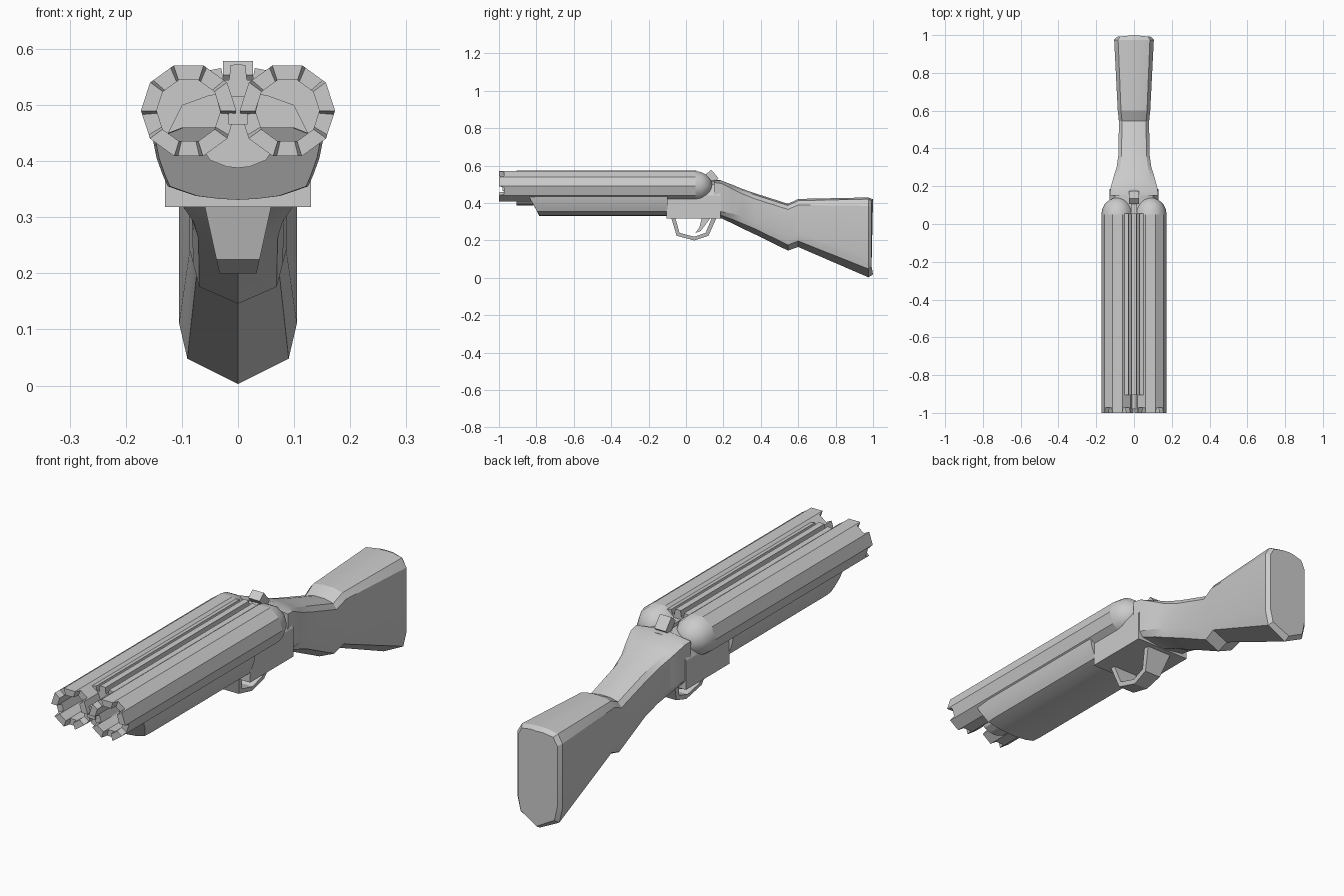
import bpy, bmesh, math
from mathutils import Matrix

if "Cube" in bpy.data.objects:
    bpy.data.objects.remove(bpy.data.objects["Cube"])

BX, BZ, R_OUT, R_IN = 0.088, 0.49, 0.085, 0.057


def loft(name, rings, smooth=None):
    """Skin equal-length closed rings and cap both ends."""
    bm = bmesh.new()
    vs = [[bm.verts.new(p) for p in r] for r in rings]
    n = len(rings[0])
    for a, b in zip(vs, vs[1:]):
        for i in range(n):
            j = (i + 1) % n
            bm.faces.new((a[i], a[j], b[j], b[i]))
    bm.faces.new(vs[0])
    bm.faces.new(vs[-1])
    bmesh.ops.recalc_face_normals(bm, faces=bm.faces)
    me = bpy.data.meshes.new(name)
    bm.to_mesh(me)
    bm.free()
    ob = bpy.data.objects.new(name, me)
    bpy.context.collection.objects.link(ob)
    if smooth:
        bpy.ops.object.select_all(action='DESELECT')
        ob.select_set(True)
        bpy.context.view_layer.objects.active = ob
        bpy.ops.object.shade_smooth_by_angle(angle=math.radians(smooth))
    return ob


def mirrored(half):
    """Half profile of (x, z) from bottom to top, closed over x = 0."""
    return half + [(-x, z) for x, z in reversed(half) if x > 0]


def at_y(profile, y):
    return [(x, y, z) for x, z in profile]


def box(name, size, loc, tilt=0):
    bm = bmesh.new()
    m = Matrix.Translation(loc) @ Matrix.Rotation(tilt, 4, 'X') @ Matrix.Diagonal((*size, 1))
    bmesh.ops.create_cube(bm, size=1, matrix=m)
    me = bpy.data.meshes.new(name)
    bm.to_mesh(me)
    bm.free()
    ob = bpy.data.objects.new(name, me)
    bpy.context.collection.objects.link(ob)
    return ob


def on_decagon(cx, r, deg, y):
    """Point on the outline of a ten-sided section at a given angle."""
    rr = r * math.cos(math.radians(18)) / math.cos(math.radians(deg % 36 - 18))
    a = math.radians(deg)
    return (cx + rr * math.cos(a), y, BZ + rr * math.sin(a))


def decagon(cx, r, y):
    return [on_decagon(cx, r, 36 * i, y) for i in range(10)]


# Barrels with bore, notched muzzle and rounded breech
for side, cx in (("left", -BX), ("right", BX)):
    loft(f"{side}_barrel", [decagon(cx, R_OUT, 0.05), decagon(cx, R_OUT, -0.972),
                            decagon(cx, R_IN, -0.972), decagon(cx, R_IN, 0.0)])
    for k in range(5):
        s = 72 * k
        rings = []
        for y, e in ((-0.970, 5), (-1.0, 0.5)):
            rings.append([on_decagon(cx, R_OUT, d, y) for d in (s - e, s, s + 36, s + 36 + e)] +
                         [on_decagon(cx, R_IN, d, y) for d in (s + 36 + e, s + 36, s, s - e)])
        loft(f"{side}_muzzle_tooth_{k}", rings)
    dome = [decagon(cx, R_OUT * math.cos(math.radians(t)),
                    0.05 + 0.09 * math.sin(math.radians(t))) for t in (0, 20, 40, 60, 75, 86)]
    loft(f"{side}_breech_dome", dome, 50)

# Rib joining the barrels, with a grooved top
rib = mirrored([(0, 0.388), (0.02, 0.39), (0.05, 0.402), (0.062, 0.42), (0.03, 0.48),
                (0.05, 0.562), (0.03, 0.566), (0.026, 0.545), (0.016, 0.545),
                (0.013, 0.571), (0, 0.573)])
loft("barrel_rib", [at_y(rib, -0.905), at_y(rib, 0.055)])
box("muzzle_bridge", (0.034, 0.12, 0.05), (0, -0.92, 0.49))

# Fore-end under the barrels, raked at the front
fore = mirrored([(0, 0.331), (0.035, 0.333), (0.075, 0.338), (0.125, 0.355), (0.134, 0.375),
                 (0.145, 0.405), (0.152, 0.44), (0.10, 0.46), (0, 0.46)])
front = [(x * 0.97, -0.785 - max(0, z - 0.335) * 0.55, z) for x, z in fore]
loft("fore_end", [front, at_y(fore, -0.76), at_y(fore, -0.1)], 30)

# Receiver
low = mirrored([(0, 0.318), (0.13, 0.318), (0.13, 0.44), (0.10, 0.50), (0.05, 0.518), (0, 0.522)])
loft("receiver", [at_y(low, y) for y in (-0.105, 0.185)], 20)

# Stock: sections of (y, bottom, top, half width, chamfer height)
stock = []
for y, b, t, w, c in ((0.15, 0.322, 0.522, 0.128, 0.012), (0.19, 0.318, 0.52, 0.124, 0.015),
                      (0.25, 0.29, 0.497, 0.108, 0.022), (0.30, 0.265, 0.476, 0.092, 0.026),
                      (0.37, 0.232, 0.452, 0.082, 0.03),
                      (0.545, 0.146, 0.396, 0.08, 0.03), (0.60, 0.165, 0.422, 0.086, 0.032),
                      (0.975, 0.003, 0.43, 0.105, 0.045), (0.995, 0.018, 0.42, 0.092, 0.043)):
    prof = mirrored([(0, b), (w * 0.86, b + c), (w, b + c * 2.4), (w, t - c),
                     (w * 0.8, t - 0.009), (w * 0.3, t), (0, t)])
    ring = at_y(prof, y)
    if y > 0.98:  # butt bows slightly outwards in the middle
        ring = [(x, 1.0 - abs(x) * 0.1, z) for x, _, z in ring]
    stock.append(ring)
loft("stock", stock, 20)

# Trigger guard: closed strip that narrows downwards
outer = [(-0.08, 0.325), (-0.05, 0.225), (0.045, 0.2), (0.12, 0.225), (0.165, 0.325)]
inner = [(0.14, 0.325), (0.105, 0.241), (0.043, 0.22), (-0.035, 0.241), (-0.058, 0.325)]
guard = outer + inner
loft("trigger_guard", [[(s * (0.033 + (z - 0.2) * 0.22), y, z) for y, z in guard]
                       for s in (-1, 1)])

# Trigger
trig = [(0.05, 0.24), (0.078, 0.25), (0.135, 0.325), (0.085, 0.325), (0.072, 0.27)]
loft("trigger", [[(x, y, z) for y, z in trig] for x in (-0.016, 0.016)])

# Opening lever behind the breech
box("lever_head", (0.053, 0.038, 0.06), (0, 0.14, 0.543), math.radians(40))
box("lever_base", (0.032, 0.09, 0.03), (0, 0.10, 0.52))
